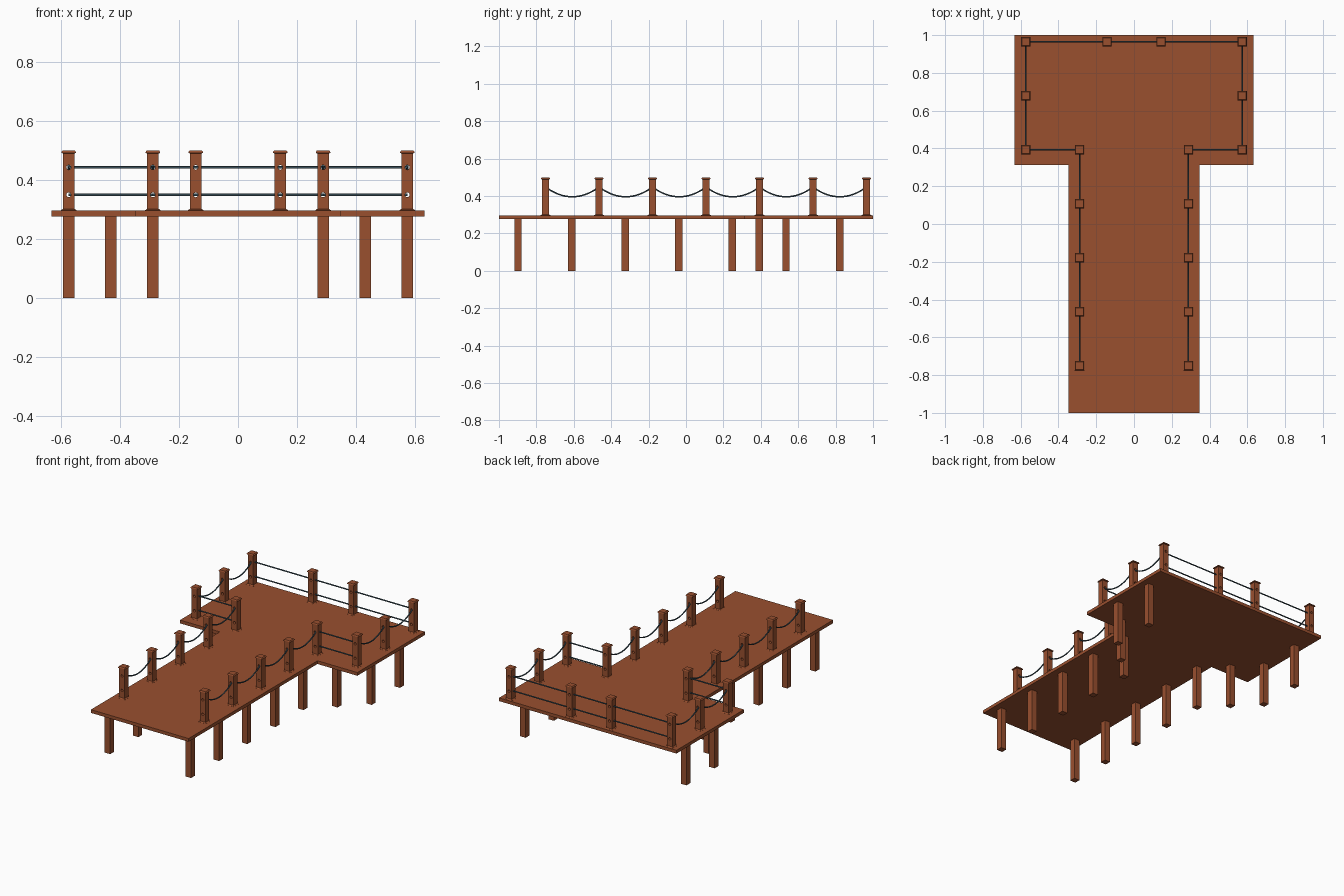
import bpy, bmesh, math
from mathutils import Matrix, Vector

if "Cube" in bpy.data.objects:
    bpy.data.objects.remove(bpy.data.objects["Cube"])


def material(name, rgb):
    m = bpy.data.materials.new(name)
    m.diffuse_color = (*rgb, 1)
    m.use_nodes = True
    m.node_tree.nodes["Principled BSDF"].inputs["Base Color"].default_value = m.diffuse_color
    return m


WOOD = material("brown wood", (0.320, 0.080, 0.028))
ROPE = material("slate rope", (0.045, 0.085, 0.110))
DECK_Z, THICK = 0.297, 0.021


def add(name, data, loc=(0, 0, 0)):
    ob = bpy.data.objects.new(name, data)
    ob.location = loc
    bpy.context.scene.collection.objects.link(ob)
    return ob


def mesh(name, bm, mat=WOOD):
    bmesh.ops.recalc_face_normals(bm, faces=bm.faces[:])
    me = bpy.data.meshes.new(name)
    bm.to_mesh(me)
    bm.free()
    me.materials.append(mat)
    return me


def square_stack(bm, rings):
    """Square column through (half width, z) rings, capped at both ends."""
    loops = [[bm.verts.new((sx * h, sy * h, z))
              for sx, sy in ((-1, -1), (1, -1), (1, 1), (-1, 1))] for h, z in rings]
    for a, b in zip(loops, loops[1:]):
        for i in range(4):
            j = (i + 1) % 4
            bm.faces.new((a[i], a[j], b[j], b[i]))
    bm.faces.new(loops[0][::-1])
    bm.faces.new(loops[-1])


# T-shaped deck
outline = [(-0.348, -1), (0.348, -1), (0.348, 0.312), (0.632, 0.312),
           (0.632, 1), (-0.632, 1), (-0.632, 0.312), (-0.348, 0.312)]
bm = bmesh.new()
face = bm.faces.new([bm.verts.new((x, y, DECK_Z - THICK)) for x, y in outline])
ext = bmesh.ops.extrude_face_region(bm, geom=[face], use_keep_orig=True)
bmesh.ops.translate(bm, vec=(0, 0, THICK),
                    verts=[v for v in ext["geom"] if isinstance(v, bmesh.types.BMVert)])
add("deck", mesh("deck", bm))

# Post with flared foot, cap and two rope holes
RAIL_Z = (0.442, 0.349)
bm = bmesh.new()
square_stack(bm, [(0.026, DECK_Z - 0.002), (0.026, 0.2975), (0.0192, 0.302), (0.0192, 0.489),
                  (0.0245, 0.491), (0.0245, 0.494), (0.0205, 0.500)])
solid = add("post", mesh("post", bm))
bm = bmesh.new()
for z in RAIL_Z:
    bmesh.ops.create_cone(bm, cap_ends=True, segments=16, radius1=0.008, radius2=0.008, depth=0.1,
                          matrix=Matrix.Translation((0, 0, z)) @ Matrix.Rotation(math.pi / 2, 4, 'X'))
cutter = add("hole_cutter", mesh("hole_cutter", bm))
cutter.hide_render = True
mod = solid.modifiers.new("holes", 'BOOLEAN')
mod.object, mod.operation, mod.solver = cutter, 'DIFFERENCE', 'EXACT'
bpy.context.view_layer.update()
post_mesh = bpy.data.meshes.new_from_object(
    solid.evaluated_get(bpy.context.evaluated_depsgraph_get()))
bpy.data.objects.remove(solid)
bpy.data.objects.remove(cutter)

# Support pile
bm = bmesh.new()
square_stack(bm, [(0.0195, 0), (0.0195, DECK_Z - THICK + 0.002)])
pile_mesh = mesh("pile", bm)


def rope(name, points):
    cu = bpy.data.curves.new(name, 'CURVE')
    cu.dimensions = '3D'
    cu.bevel_depth, cu.bevel_resolution, cu.use_fill_caps = 0.004, 6, True
    sp = cu.splines.new('POLY')
    sp.points.add(len(points) - 1)
    for p, co in zip(sp.points, points):
        p.co = (*co, 1)
    sp.use_smooth = True
    cu.materials.append(ROPE)
    add(name, cu)


def sagging(name, x, y0, y1, top=0.448, sag=0.052, n=16):
    ts = [i / n for i in range(n + 1)]
    rope(name, [(x, y0 + (y1 - y0) * t, top - sag * 4 * t * (1 - t)) for t in ts])


XO, XI, XB = 0.573, 0.288, 0.143
ys = [0.965 - 0.286 * i for i in range(7)]
for side, s in (("left", -1), ("right", 1)):
    # Posts along the platform, the walkway and the back
    spots = [(XO, y) for y in ys[:3]] + [(XI, y) for y in ys[2:]] + [(XB, ys[0])]
    for i, (x, y) in enumerate(spots):
        add(f"post_{side}_{i}", post_mesh, (s * x, y, 0))
    # Hanging ropes
    for i, (a, b) in enumerate(zip(ys, ys[1:])):
        sagging(f"hanging_rope_{side}_{i}", s * (XO if i < 2 else XI), a, b)
    # Straight ropes where the platform narrows
    for i, z in enumerate(RAIL_Z):
        rope(f"shoulder_rope_{side}_{i}", [(s * XI, ys[2], z), (s * XO, ys[2], z)])
    # Piles under the deck edge
    piles = [(XI, -0.898 + 0.2865 * i) for i in range(5)]
    piles += [(0.43, 0.391), (XO, 0.535), (XO, 0.822)]
    for i, (x, y) in enumerate(piles):
        add(f"pile_{side}_{i}", pile_mesh, (s * x, y, 0))

# Straight ropes across the back
for i, z in enumerate(RAIL_Z):
    rope(f"back_rope_{i}", [(-XO, ys[0], z), (XO, ys[0], z)])
